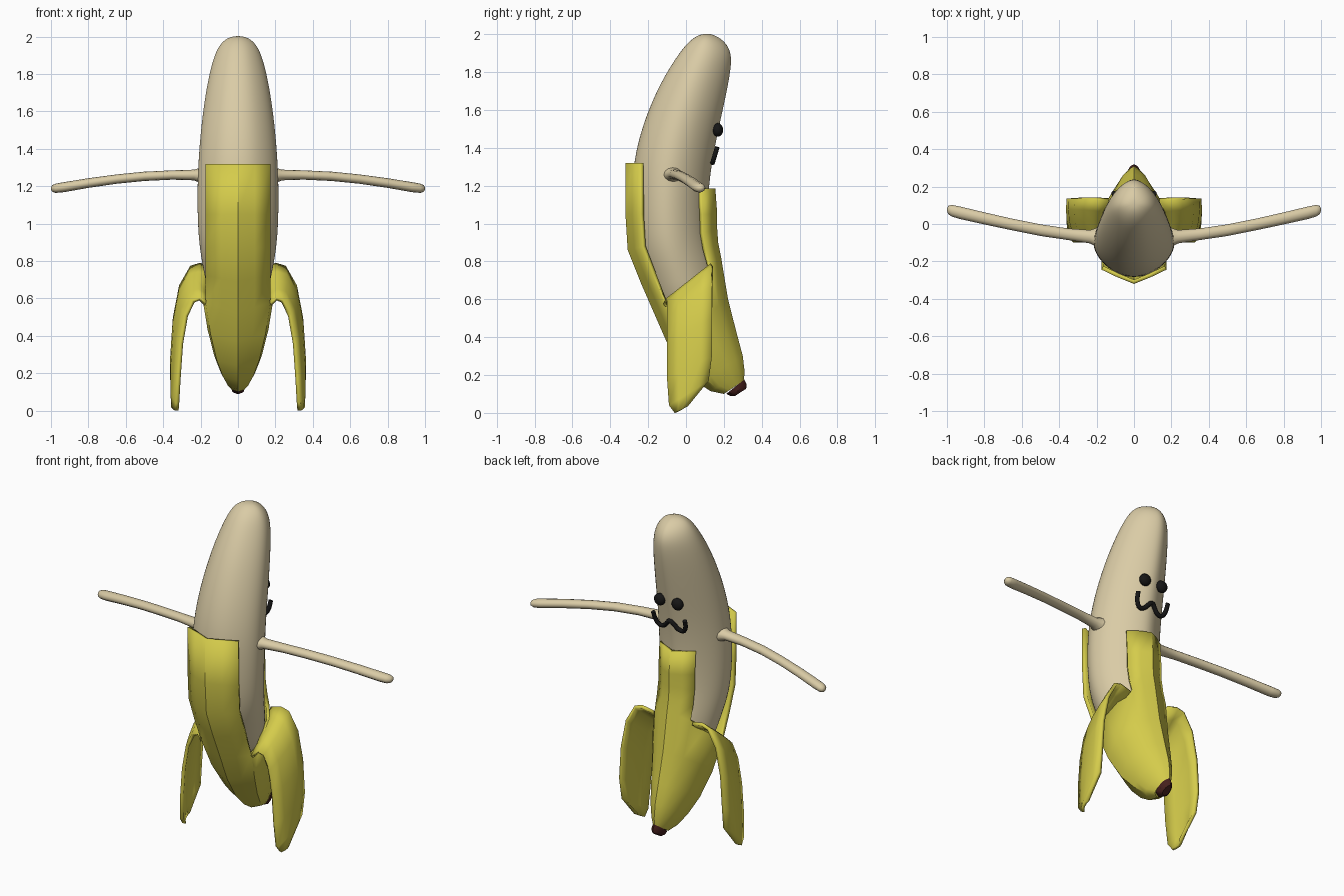
import bpy, bmesh, math
from mathutils import Vector

if "Cube" in bpy.data.objects:
    bpy.data.objects.remove(bpy.data.objects["Cube"])


def material(name, rgb):
    m = bpy.data.materials.new(name)
    m.diffuse_color = (*rgb, 1)
    m.use_nodes = True
    m.node_tree.nodes["Principled BSDF"].inputs["Base Color"].default_value = m.diffuse_color
    return m


FLESH = material("cream flesh", (0.70, 0.60, 0.38))
YELLOW = material("yellow peel", (0.66, 0.60, 0.07))
BROWN = material("brown tip", (0.06, 0.014, 0.012))
BLACK = material("black", (0.008, 0.008, 0.008))


def finish(ob, mat, subdiv=0, thickness=0, angle=35):
    ob.data.materials.append(mat)
    if thickness:
        s = ob.modifiers.new("thickness", 'SOLIDIFY')
        s.thickness, s.offset = thickness, -1
    if subdiv:
        s = ob.modifiers.new("smooth", 'SUBSURF')
        s.levels = s.render_levels = subdiv
    bpy.ops.object.select_all(action='DESELECT')
    bpy.context.view_layer.objects.active = ob
    ob.select_set(True)
    bpy.ops.object.shade_smooth_by_angle(angle=math.radians(angle))
    return ob


def loft(name, rings, closed=True, caps=(True, True), keep=None):
    """Skin a list of equal rings; keep(row, column) can leave faces out."""
    bm = bmesh.new()
    rows = [[bm.verts.new(p) for p in r] for r in rings]
    n = len(rows[0])
    for j in range(len(rows) - 1):
        for i in range(n if closed else n - 1):
            if keep is None or keep(j, i):
                k = (i + 1) % n
                bm.faces.new((rows[j][i], rows[j][k], rows[j + 1][k], rows[j + 1][i]))
    if closed and caps[0]:
        bm.faces.new(rows[0][::-1])
    if closed and caps[1]:
        bm.faces.new(rows[-1])
    bmesh.ops.delete(bm, geom=[v for v in bm.verts if not v.link_faces], context='VERTS')
    me = bpy.data.meshes.new(name)
    bm.to_mesh(me)
    bm.free()
    ob = bpy.data.objects.new(name, me)
    bpy.context.collection.objects.link(ob)
    return ob


def section(half, fy, fz, by, bz, w, flat=False):
    """Mirrored ring between a front point and a back point, half width w."""
    full = half + [(-u, v) for u, v in half[-2:0:-1]]
    ring = []
    for u, v in full:
        t = round(v) if flat else v
        ring.append((u * w, fy + (by - fy) * v, fz + (bz - fz) * t))
    return ring


# Flesh: curved, rounded body
flesh_half = [(0, 0), (.4, .04), (.74, .18), (.94, .33), (1, .48),
              (.88, .67), (.58, .85), (.28, .95), (0, 1)]
flesh_rows = [
    (-.10, .45, .19, .60, .14), (-.20, .67, .165, .75, .18),
    (-.265, .83, .135, .87, .208), (-.285, .97, .12, .98, .22),
    (-.29, 1.15, .122, 1.15, .224), (-.283, 1.33, .145, 1.34, .218),
    (-.235, 1.52, .185, 1.53, .202), (-.165, 1.69, .222, 1.70, .178),
    (-.105, 1.80, .243, 1.82, .155), (-.05, 1.885, .245, 1.90, .132),
    (.0, 1.95, .215, 1.955, .104), (.05, 1.99, .17, 1.988, .066),
    (.09, 2.003, .13, 2.003, .022)]
finish(loft("flesh", [section(flesh_half, *r) for r in flesh_rows]), FLESH, subdiv=2, angle=60)

# Peel: closed cup below the slanted rim, front and back strips above it
peel_half = [(0, 0), (.45, .075), (.87, .16), (.97, .28), (1, .45),
             (.9, .66), (.62, .845), (.32, .935), (0, 1)]
peel_rows = [
    (.20, .10, .305, .17, .035), (.13, .115, .31, .215, .06),
    (.06, .16, .30, .30, .093), (-.02, .24, .268, .42, .13),
    (-.10, .37, .222, .60, .168), (-.17, .53, .185, .825, .198),
    (-.24, .69, .170, .90, .20), (-.308, .86, .165, .97, .20),
    (-.32, 1.05, .165, 1.05, .20), (-.32, 1.32, .155, 1.185, .20)]
RIM = 5
rings = [section(peel_half, *r, flat=(i == len(peel_rows) - 1)) for i, r in enumerate(peel_rows)]
strip_columns = {14, 15, 0, 1, 6, 7, 8, 9}
finish(loft("peel", rings, caps=(True, False),
            keep=lambda j, i: j < RIM or i in strip_columns), YELLOW, thickness=.022)

# Stub at the bottom of the peel
stub = [(.257, .088, .318, .128, .020), (.235, .090, .320, .152, .034),
        (.212, .100, .308, .176, .036)]
finish(loft("stem_tip", [section(peel_half, *r) for r in stub]), BROWN)

# Folded-down side flaps: front edge and back edge paths as (x, y, z)
front_edge = [(.172, -.12, .575), (.205, -.105, .605), (.245, -.10, .59), (.285, -.10, .51),
              (.312, -.10, .36), (.325, -.10, .18), (.333, -.09, .04), (.336, -.06, .0)]
back_edge = [(.135, .125, .775), (.205, .13, .79), (.255, .133, .775), (.315, .136, .67),
             (.348, .137, .50), (.36, .137, .30), (.355, .12, .17), (.345, .01, .035)]
for side, label in ((1, "right"), (-1, "left")):
    rows = []
    for a, b in zip(front_edge, back_edge):
        row = []
        for k in range(5):
            p = Vector(a).lerp(Vector(b), k / 4)
            p.x += .018 * math.sin(math.pi * k / 4) * min(1, p.x / .36)
            row.append((p.x * side, p.y, p.z))
        rows.append(row if side < 0 else row[::-1])
    # rows run outward and down, so both sides face away from the body
    rows = [r[::-1] for r in rows]
    ob = loft(label + "_peel_flap", rows[::-1], closed=False)
    finish(ob, YELLOW, thickness=.02, angle=50)

# Arms: tapered tubes with a flared shoulder and a rounded hand end
arm_path = [(.15, -.075, 1.255, .06), (.20, -.072, 1.258, .045), (.235, -.068, 1.26, .031),
            (.35, -.055, 1.26, .027), (.50, -.033, 1.253, .027), (.65, -.003, 1.238, .027),
            (.80, .030, 1.217, .028), (.93, .060, 1.195, .029), (.975, .071, 1.189, .027),
            (.993, .075, 1.188, .019), (1.0, .076, 1.188, .006)]
for side, label in ((1, "right"), (-1, "left")):
    rows = []
    for x, y, z, r in arm_path:
        rows.append([(side * x, y + 1.15 * r * math.cos(side * a), z + .92 * r * math.sin(side * a))
                     for a in (2 * math.pi * k / 12 for k in range(12))])
    finish(loft(label + "_arm", rows), FLESH, angle=60)

# Eyes
for side, label in ((1, "right"), (-1, "left")):
    bpy.ops.mesh.primitive_uv_sphere_add(segments=16, ring_count=10, radius=1,
                                         location=(side * .06, .168, 1.495))
    eye = bpy.context.object
    eye.name = label + "_eye"
    eye.scale = (.036, .028, .036)
    finish(eye, BLACK, angle=60)

# Wavy mouth: one round tube on a slanted plane
half_mouth = [(0, 1.372), (.025, 1.352), (.05, 1.328), (.078, 1.324), (.1, 1.35), (.108, 1.405)]
points = [(-x, z) for x, z in half_mouth[:0:-1]] + half_mouth
cu = bpy.data.curves.new("mouth", 'CURVE')
cu.dimensions = '3D'
cu.bevel_depth, cu.bevel_resolution, cu.resolution_u = .013, 2, 4
cu.use_fill_caps = True
sp = cu.splines.new('BEZIER')
sp.bezier_points.add(len(points) - 1)
for bp, (x, z) in zip(sp.bezier_points, points):
    bp.co = (x, .14 + (z - 1.32) * .3, z)
    bp.handle_left_type = bp.handle_right_type = 'AUTO'
mouth = bpy.data.objects.new("mouth", cu)
bpy.context.collection.objects.link(mouth)
bpy.ops.object.select_all(action='DESELECT')
bpy.context.view_layer.objects.active = mouth
mouth.select_set(True)
bpy.ops.object.convert(target='MESH')
finish(bpy.context.object, BLACK, angle=60)
